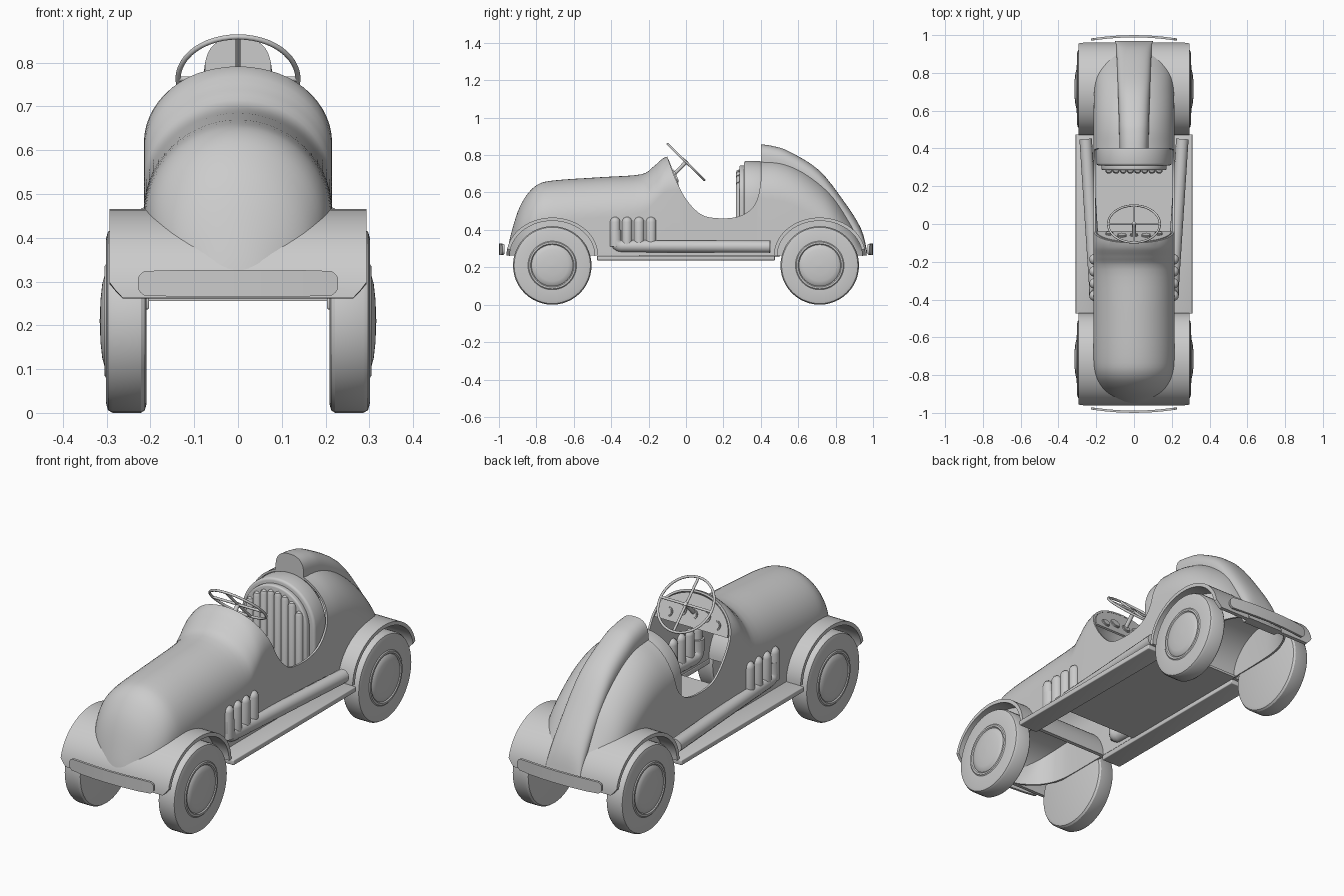
import bpy, bmesh, math
from mathutils import Vector, Matrix
from math import sin, cos, pi

if "Cube" in bpy.data.objects:
    bpy.data.objects.remove(bpy.data.objects["Cube"])

BASE = 0.262


def build(name, bm, solid=0, mirror=False, bevel=0, cutter=None, angle=35):
    bmesh.ops.recalc_face_normals(bm, faces=bm.faces)
    me = bpy.data.meshes.new(name)
    bm.to_mesh(me)
    bm.free()
    ob = bpy.data.objects.new(name, me)
    bpy.context.collection.objects.link(ob)
    bpy.ops.object.select_all(action='DESELECT')
    bpy.context.view_layer.objects.active = ob
    ob.select_set(True)
    if solid:
        m = ob.modifiers.new("Solid", 'SOLIDIFY')
        m.thickness, m.offset = solid, 0
    if cutter:
        m = ob.modifiers.new("Cut", 'BOOLEAN')
        m.object, m.solver = cutter, 'EXACT'
    if bevel:
        m = ob.modifiers.new("Bevel", 'BEVEL')
        m.width, m.segments = bevel, 3
    if mirror:
        ob.modifiers.new("Mirror", 'MIRROR').use_mirror_merge = False
    for m in list(ob.modifiers):
        bpy.ops.object.modifier_apply(modifier=m.name)
    bpy.ops.object.shade_smooth_by_angle(angle=math.radians(angle))
    return ob


def loft(rings, closed=False, caps=False, bm=None):
    bm = bm or bmesh.new()
    vs = [[bm.verts.new(p) for p in r] for r in rings]
    n = len(vs[0])
    for a, b in zip(vs, vs[1:]):
        for i in range(n if closed else n - 1):
            j = (i + 1) % n
            bm.faces.new((a[i], a[j], b[j], b[i]))
    if caps:
        bm.faces.new(vs[0])
        bm.faces.new(vs[-1])
    return bm


def smooth(pts, k=4):
    """Catmull-Rom through tuples of any length."""
    out = []
    for i in range(len(pts) - 1):
        p = [pts[max(0, i - 1)], pts[i], pts[i + 1], pts[min(len(pts) - 1, i + 2)]]
        for s in range(k):
            t = s / k
            out.append([b + 0.5 * t * (c - a + t * (2*a - 5*b + 4*c - d + t * (3*(b - c) + d - a)))
                        for a, b, c, d in zip(*p)])
    return out + [list(pts[-1])]


def arch(y, top, w, h, base=BASE, e=1.0, n=28):
    """Inverted U cross-section at a given y."""
    h = min(h, top - base - 0.005)
    pts = [(w, y, base)]
    for i in range(n + 1):
        c, s = cos(pi * i / n), sin(pi * i / n)
        pts.append((w * math.copysign(abs(c) ** e, c), y, top - h + h * max(s, 0) ** e))
    return pts + [(-w, y, base)]


def lathe(profile, axis, centre, bm=None, n=48):
    """Revolve (along, radius) pairs about the x or z axis."""
    rings = []
    for a, r in profile:
        r = max(r, 0.0005)
        ring = []
        for i in range(n):
            u, v = r * cos(2*pi*i/n), r * sin(2*pi*i/n)
            ring.append(Vector((a, u, v) if axis == 'x' else (u, v, a)) + Vector(centre))
        rings.append(ring)
    return loft(rings, True, True, bm)


# Cockpit cutter (side profile)
side = smooth([(-0.10, 0.79), (-0.055, 0.67), (0.0, 0.565), (0.07, 0.49), (0.14, 0.465),
               (0.25, 0.465), (0.33, 0.495), (0.38, 0.56), (0.40, 0.66)])
side += [(0.40, 1.0), (-0.10, 1.0)]
cutter = build("cockpit_cutter", loft([[(x, y, z) for y, z in side] for x in (-0.4, 0.4)], True, True))
cutter.hide_render = True
cutter.hide_set(True)

# Main body shell: y, top, half width, crown height
stations = [(-0.95, 0.28, 0.03, 0.1), (-0.935, 0.36, 0.08, 0.12), (-0.895, 0.495, 0.14, 0.17),
            (-0.85, 0.58, 0.176, 0.19), (-0.79, 0.638, 0.20, 0.2), (-0.70, 0.66, 0.21, 0.21),
            (-0.45, 0.677, 0.21, 0.21), (-0.24, 0.692, 0.21, 0.20), (-0.17, 0.735, 0.21, 0.19),
            (-0.09, 0.79, 0.21, 0.18), (0.10, 0.79, 0.21, 0.18), (0.38, 0.772, 0.21, 0.2),
            (0.50, 0.765, 0.21, 0.21), (0.60, 0.73, 0.209, 0.21), (0.70, 0.665, 0.206, 0.21),
            (0.78, 0.59, 0.20, 0.2), (0.85, 0.49, 0.185, 0.18), (0.91, 0.38, 0.16, 0.1),
            (0.955, 0.28, 0.13, 0.05)]
bm = loft([arch(*s) for s in smooth(stations)], caps=True)
build("body_shell", bm, solid=0.01, cutter=cutter)

# Headrest fin down the tail
fin = [(0.40, 0.858, 0.076, 0.08), (0.47, 0.847, 0.078, 0.08), (0.55, 0.82, 0.08, 0.08),
       (0.71, 0.72, 0.085, 0.08), (0.845, 0.552, 0.09, 0.08), (0.936, 0.406, 0.095, 0.08),
       (0.968, 0.285, 0.1, 0.05)]
rings = [arch(*s, base=max(BASE, s[1] - 0.18), e=0.8) for s in smooth(fin)]
build("headrest_fin", loft(rings, True, True))

# Floor pan
bm = bmesh.new()
bmesh.ops.create_cube(bm, size=1, matrix=Matrix.Translation((0, 0.125, 0.262)) @ Matrix.Diagonal((0.41, 0.75, 0.012, 1)))
build("floor_pan", bm)

# Running boards
bm = bmesh.new()
bmesh.ops.create_cube(bm, size=1, matrix=Matrix.Translation((0.256, 0, 0.249)) @ Matrix.Diagonal((0.106, 0.95, 0.025, 1)))
build("running_boards", bm, mirror=True, bevel=0.004)

# Full-width fenders, wheels and bumpers, front and rear
for name, d in (("front", -1), ("rear", 1)):
    rings = []
    for i in range(37):
        t = pi * i / 36
        w = 0.293 - max(0, 0.03 - 0.19 * sin(t)) if i < 18 else 0.293
        rings.append([(x * w, d * (0.715 + 0.236 * cos(t)), BASE + 0.195 * sin(t)) for x in (-1, -0.5, 0, 0.5, 1)])
    build(name + "_fender", loft(rings), solid=0.018)

    tyre = [(0.209, 0), (0.209, 0.19), (0.213, 0.204), (0.222, 0.21), (0.286, 0.21), (0.297, 0.204),
            (0.301, 0.19), (0.301, 0.13), (0.305, 0.125), (0.305, 0.116), (0.300, 0.111), (0.304, 0.107),
            (0.31, 0.085), (0.314, 0.05), (0.316, 0)]
    build(name + "_wheels", lathe(tyre, 'x', (0, d * 0.715, 0.21)), mirror=True, angle=30)

    rings = []
    for x, h in ((-0.228, 0.012), (-0.222, 0.021), (-0.213, 0.028), (-0.15, 0.03), (-0.08, 0.03), (0, 0.03),
                 (0.08, 0.03), (0.15, 0.03), (0.213, 0.028), (0.222, 0.021), (0.228, 0.012)):
        y = d * (0.994 - 0.018 * (x / 0.228) ** 2)
        rings.append([(x, y, 0.296 - h), (x, y, 0.296 + h)])
    build(name + "_bumper", loft(rings), solid=0.012)

# Seat surround and channelled seat back
bm = loft([arch(y, 0.768, 0.199, 0.2) for y in (0.31, 0.405)], True, True)
build("seat_surround", bm, bevel=0.012)
bm = loft([arch(y, 0.745, 0.172, 0.17) for y in (0.285, 0.315)], True, True)
build("seat_back", bm, bevel=0.008)
bm = bmesh.new()
for i in range(8):
    x = -0.133 + 0.038 * i
    top = 0.56 + 0.165 * math.sqrt(1 - (x / 0.165) ** 2)
    lathe([(0.27, 0.019), (top - 0.02, 0.019), (top - 0.006, 0.013), (top, 0)], 'z', (x, 0.285, 0), bm, 16)
build("seat_channels", bm)

# Dashboard with gauges, leaning along the cowl edge
lean = lambda z: -0.10 + (0.78 - z) * 0.4
pts = [(0.198 * cos(pi*i/24), 0.635 + 0.142 * sin(pi*i/24)) for i in range(25)]
bm = bmesh.new()
bm.faces.new([bm.verts.new((x, lean(z), z)) for x, z in pts])
build("dashboard", bm, solid=0.01)
face = Vector((0, 1, 0.4)).to_track_quat('Z', 'Y').to_matrix().to_4x4()
bm = bmesh.new()
for x, z, r in ((0, 0.69, 0.022), (0.065, 0.695, 0.026), (-0.065, 0.695, 0.026), (0.13, 0.672, 0.022), (-0.13, 0.672, 0.022)):
    for rr, depth in ((r, 0.02), (r * 0.8, 0.026)):
        bmesh.ops.create_cone(bm, cap_ends=True, segments=24, radius1=rr, radius2=rr, depth=depth,
                              matrix=Matrix.Translation((x, lean(z), z)) @ face)
build("gauges", bm)


def tube(name, paths, r):
    cu = bpy.data.curves.new(name, 'CURVE')
    cu.dimensions, cu.bevel_depth, cu.bevel_resolution, cu.use_fill_caps = '3D', r, 5, True
    for pts, loop in paths:
        s = cu.splines.new('POLY')
        s.points.add(len(pts) - 1)
        for p, q in zip(s.points, pts):
            p.co = (*q, 1)
        s.use_cyclic_u, s.use_smooth = loop, True
    ob = bpy.data.objects.new(name, cu)
    bpy.context.collection.objects.link(ob)
    return ob


# Steering wheel: rim, four spokes, column
hub = Vector((0, 0, 0.763))
U, V, N = Vector((1, 0, 0)), Vector((0, -0.715, 0.7)), Vector((0, 0.7, 0.715))
tube("steering_rim", [([hub + 0.137 * (U*cos(2*pi*i/48) + V*sin(2*pi*i/48)) for i in range(48)], True)], 0.006)
tube("steering_spokes", [([hub - a * 0.135, hub + a * 0.135], False) for a in (U, V)], 0.006)
tube("steering_column", [([hub + N * 0.008, hub - N * 0.12], False)], 0.01)

# Exhaust: long splayed pipes and four stubs per side
for s, name in ((1, "right"), (-1, "left")):
    elbow = [(s * 0.204, -0.345 - 0.032 * cos(a), 0.345 - 0.032 * sin(a)) for a in (0, 0.4, 0.8, 1.2, pi / 2)]
    tube(name + "_exhaust_pipe", [([(s * 0.204, -0.377, 0.40)] + elbow + [(s * 0.256, 0.45, 0.31)], False)], 0.033)
bm = bmesh.new()
for i in range(4):
    prof = [(0.31, 0.028), (0.442, 0.028)] + [(0.442 + 0.028 * sin(a), 0.028 * cos(a)) for a in (0.4, 0.8, 1.2, pi / 2)]
    lathe(prof, 'z', (0.209, -0.379 + 0.064 * i, 0), bm, 24)
build("exhaust_stubs", bm, mirror=True)
